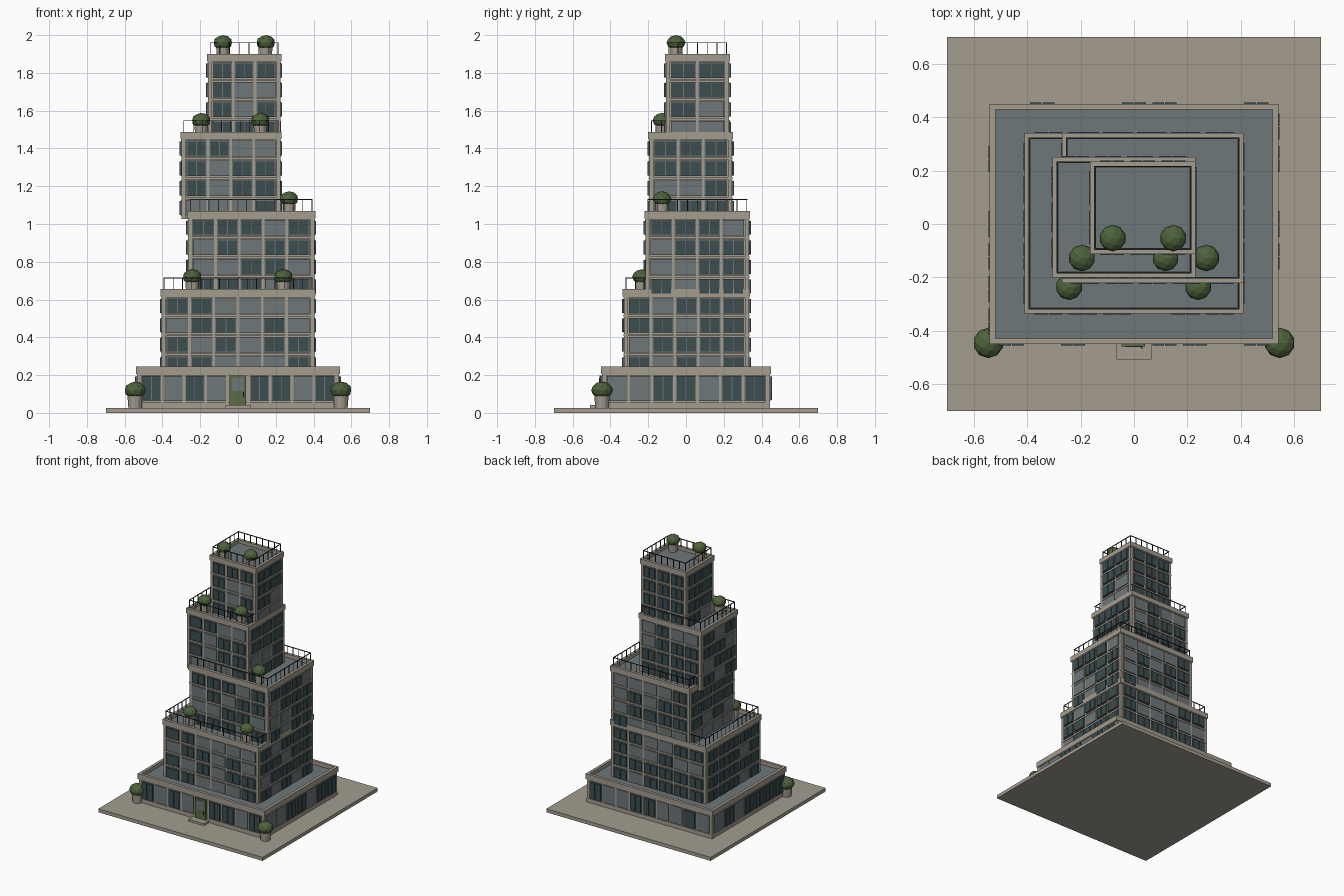
import bpy, bmesh, math, random
from mathutils import Matrix

if "Cube" in bpy.data.objects:
    bpy.data.objects.remove(bpy.data.objects["Cube"])
random.seed(7)


def material(name, rgb):
    m = bpy.data.materials.new(name)
    m.diffuse_color = (*rgb, 1)
    m.use_nodes = True
    m.node_tree.nodes["Principled BSDF"].inputs["Base Color"].default_value = m.diffuse_color
    return m


STONE = material("warm stone", (0.37, 0.335, 0.275))
ROOF = material("slate grey", (0.155, 0.185, 0.195))
GLASS = material("dark glass", (0.045, 0.075, 0.08))
METAL = material("dark metal", (0.025, 0.03, 0.032))
LEAF = material("leaf green", (0.075, 0.125, 0.045))
DOOR = material("door green", (0.10, 0.15, 0.06))


class Part:
    """Collects boxes and round primitives into one flat-shaded object."""

    def __init__(self, name, mat):
        self.name, self.mat, self.bm = name, mat, bmesh.new()

    def box(self, x0, x1, y0, y1, z0, z1):
        m = Matrix.Translation(((x0 + x1) / 2, (y0 + y1) / 2, (z0 + z1) / 2))
        m = m @ Matrix.Diagonal((x1 - x0, y1 - y0, z1 - z0, 1))
        bmesh.ops.create_cube(self.bm, size=1, matrix=m)

    def ring(self, x0, x1, y0, y1, z0, z1, w):
        self.box(x0, x1, y0, y0 + w, z0, z1)
        self.box(x0, x1, y1 - w, y1, z0, z1)
        self.box(x0, x0 + w, y0 + w, y1 - w, z0, z1)
        self.box(x1 - w, x1, y0 + w, y1 - w, z0, z1)

    def panel(self, rect, side, u0, u1, d0, d1, z0, z1):
        """Box on a facade: u runs along it, d is the outward offset."""
        x0, x1, y0, y1 = rect
        if side == "front":
            self.box(u0, u1, y0 - d1, y0 - d0, z0, z1)
        elif side == "back":
            self.box(u0, u1, y1 + d0, y1 + d1, z0, z1)
        elif side == "left":
            self.box(x0 - d1, x0 - d0, u0, u1, z0, z1)
        else:
            self.box(x1 + d0, x1 + d1, u0, u1, z0, z1)

    def done(self):
        me = bpy.data.meshes.new(self.name)
        self.bm.to_mesh(me)
        self.bm.free()
        me.materials.append(self.mat)
        bpy.context.collection.objects.link(bpy.data.objects.new(self.name, me))


def tier(name, rect, z0, z1, top, floors, nx, ny, base=0.0, door=False):
    x0, x1, y0, y1 = rect
    walls, bands = Part(name + "_walls", STONE), Part(name + "_bands", STONE)
    roof = Part(name + "_roof", ROOF)
    dark, pale = Part(name + "_windows", GLASS), Part(name + "_blinds", ROOF)
    # core, roof deck and parapet
    i = 0.014
    walls.box(x0 + i, x1 - i, y0 + i, y1 - i, z0, z1)
    roof.box(x0 + 0.01, x1 - 0.01, y0 + 0.01, y1 - 0.01, z1, z1 + 0.012)
    bands.ring(x0, x1, y0, y1, z1, top, 0.022)
    bands.ring(x0 + 0.004, x1 - 0.004, y0 + 0.004, y1 - 0.004, z1 - 0.006, z1, 0.02)
    # corner posts
    for px in (x0 + 0.006, x1 - 0.028):
        for py in (y0 + 0.006, y1 - 0.028):
            walls.box(px, px + 0.022, py, py + 0.022, z0, z1)
    h = (z1 - z0 - base) / floors
    for f in range(floors):
        zb = z0 + base + f * h
        # floor band
        bands.box(x0 + 0.005, x1 - 0.005, y0 + 0.005, y1 - 0.005,
                  zb - max(base, 0.004), zb + 0.008)
        for side in ("front", "back", "left", "right"):
            a, b, n = (x0, x1, nx) if side in ("front", "back") else (y0, y1, ny)
            a, b = a + 0.025, b - 0.025
            w = (b - a) / n
            for k in range(n):
                u0, u1 = a + k * w, a + (k + 1) * w
                if k:  # pier between bays
                    walls.panel(rect, side, u0 - 0.007, u0 + 0.007,
                                -0.02, -0.007, zb, zb + h)
                if door and side == "front" and k == n // 2:
                    continue
                lo, hi = zb + 0.013, zb + h - 0.009
                u0, u1 = u0 + 0.007, u1 - 0.007
                if random.random() < 0.3:
                    pale.panel(rect, side, u0, u1, -0.02, -0.003, lo, hi)
                else:  # two panes in a slate frame
                    mid = (u0 + u1) / 2
                    pale.panel(rect, side, u0, u1, -0.02, -0.003, lo, hi)
                    for p, q in ((u0 + 0.005, mid - 0.002), (mid + 0.002, u1 - 0.005)):
                        dark.panel(rect, side, p, q, -0.004, 0.004,
                                   lo + 0.004, hi - 0.004)
    for p in (walls, bands, roof, dark, pale):
        p.done()


def railing(name, rect, z0, z1):
    x0, x1, y0, y1 = (rect[0] + .018, rect[1] - .018, rect[2] + .018, rect[3] - .018)
    r = Part(name, METAL)
    t = 0.0025
    r.ring(x0 - t, x1 + t, y0 - t, y1 + t, z1 - 0.005, z1, 2 * t)
    nx, ny = round((x1 - x0) / 0.05), round((y1 - y0) / 0.05)
    pts = [(x0 + (x1 - x0) * k / nx, y) for k in range(nx + 1) for y in (y0, y1)]
    pts += [(x, y0 + (y1 - y0) * k / ny) for k in range(1, ny) for x in (x0, x1)]
    t = 0.002
    for x, y in pts:
        r.box(x - t, x + t, y - t, y + t, z0, z1 - 0.003)
    r.done()


def shrub(name, x, y, base, zc, r):
    pot, ball = Part(name + "_planter", STONE), Part(name + "_foliage", LEAF)
    bmesh.ops.create_cone(pot.bm, cap_ends=True, segments=12, radius1=r * 0.62,
                          radius2=r * 0.72, depth=zc - 0.02 - base,
                          matrix=Matrix.Translation((x, y, (zc - 0.02 + base) / 2)))
    bmesh.ops.create_icosphere(ball.bm, subdivisions=2, radius=1,
                               matrix=Matrix.Translation((x, y, zc))
                               @ Matrix.Diagonal((r, r, r * 0.8, 1)))
    pot.done()
    ball.done()


# paved plot
plot = Part("paved_plot", STONE)
plot.box(-0.7, 0.7, -0.7, 0.7, 0, 0.027)
plot.done()

# podium and four stepped tiers
T1, T2 = (-0.41, 0.41, -0.335, 0.34), (-0.27, 0.41, -0.22, 0.34)
T3, T4 = (-0.305, 0.23, -0.2, 0.25), (-0.165, 0.23, -0.112, 0.233)
tier("podium", (-0.54, 0.54, -0.45, 0.45), 0.025, 0.205, 0.245, 1, 9, 7, 0.025, True)
tier("tier_1", T1, 0.205, 0.615, 0.655, 4, 6, 5)
tier("tier_2", T2, 0.615, 1.03, 1.07, 4, 5, 4)
tier("tier_3", T3, 1.03, 1.45, 1.487, 4, 4, 3)
tier("tier_4", T4, 1.45, 1.863, 1.9, 4, 3, 2)
for n, (rect, z) in enumerate(((T1, 0.655), (T2, 1.07), (T3, 1.487), (T4, 1.9)), 1):
    railing("railing_%d" % n, rect, z - 0.02, z + 0.062)

# entrance: step, door, glazing and handle
step = Part("entrance_step", STONE)
step.box(-0.065, 0.065, -0.507, -0.43, 0.02, 0.043)
step.done()
door = Part("entrance_door", DOOR)
door.box(-0.046, 0.042, -0.458, -0.43, 0.043, 0.198)
door.done()
pane = Part("door_glass", ROOF)
pane.box(-0.032, 0.028, -0.461, -0.457, 0.115, 0.185)
pane.done()
handle = Part("door_handle", METAL)
handle.box(0.026, 0.032, -0.466, -0.457, 0.085, 0.11)
handle.done()

# planted shrubs: x, y, base height, foliage centre, radius
for n, s in enumerate(((-0.545, -0.445, 0.025, 0.12, 0.057), (0.545, -0.445, 0.025, 0.12, 0.057),
                       (-0.243, -0.235, 0.62, 0.72, 0.05), (0.24, -0.235, 0.62, 0.72, 0.05),
                       (0.27, -0.127, 1.04, 1.133, 0.05), (-0.195, -0.127, 1.455, 1.548, 0.05),
                       (0.118, -0.127, 1.455, 1.548, 0.05), (-0.08, -0.053, 1.87, 1.96, 0.05),
                       (0.147, -0.053, 1.87, 1.96, 0.05)), 1):
    shrub("shrub_%d" % n, *s)
